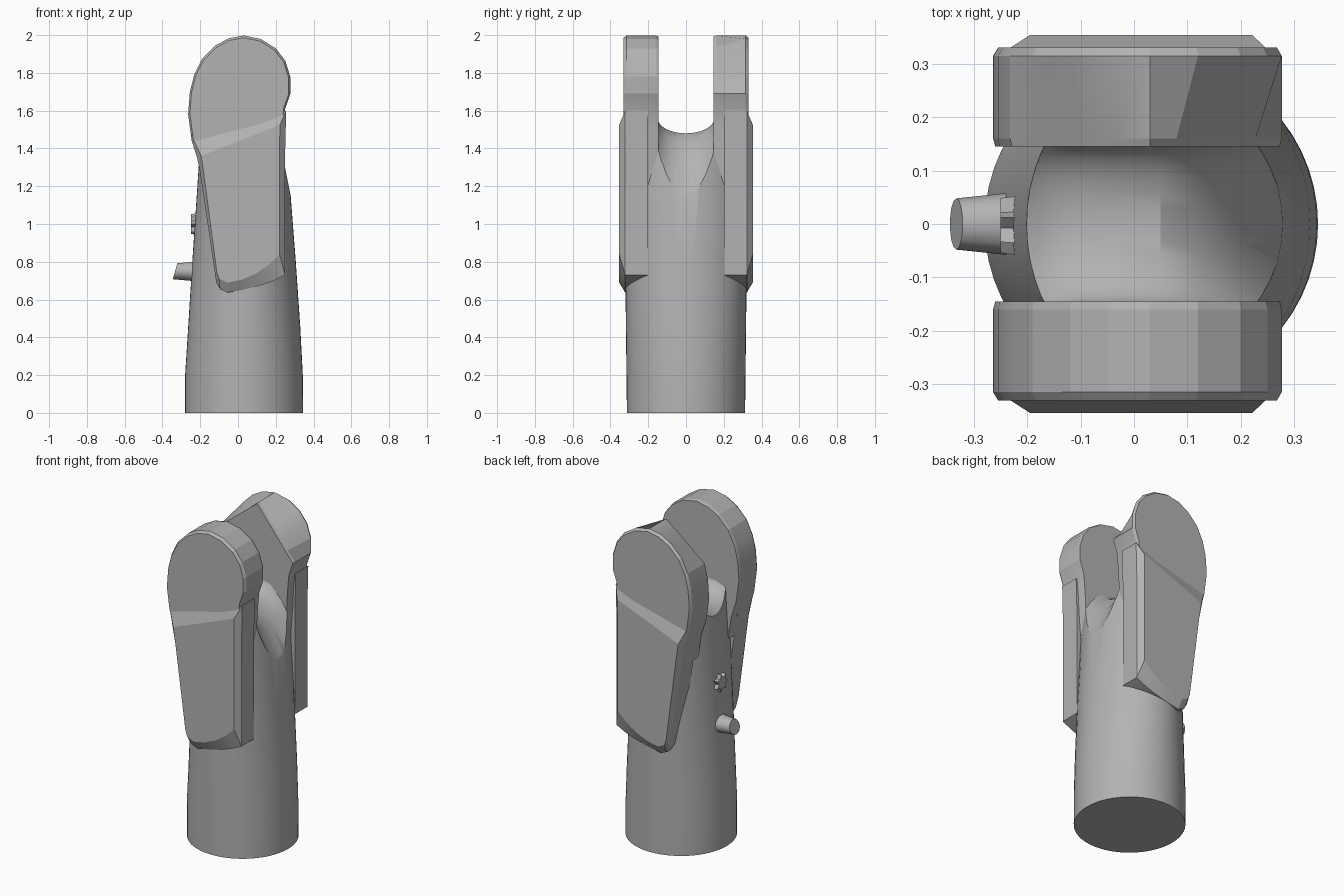
import bpy, bmesh, math
from mathutils import Vector

if "Cube" in bpy.data.objects:
    bpy.data.objects.remove(bpy.data.objects["Cube"])

metal = bpy.data.materials.new("plain grey")
metal.diffuse_color = (0.45, 0.45, 0.45, 1)
metal.use_nodes = True
metal.node_tree.nodes["Principled BSDF"].inputs["Base Color"].default_value = metal.diffuse_color


def loft(name, rings):
    """Skin closed rings of equal length and cap both ends."""
    bm = bmesh.new()
    rows = [[bm.verts.new(p) for p in r] for r in rings]
    n = len(rows[0])
    for a, b in zip(rows, rows[1:]):
        for i in range(n):
            j = (i + 1) % n
            bm.faces.new((a[i], a[j], b[j], b[i]))
    bm.faces.new(rows[0])
    bm.faces.new(rows[-1])
    bmesh.ops.recalc_face_normals(bm, faces=bm.faces)
    me = bpy.data.meshes.new(name)
    bm.to_mesh(me)
    bm.free()
    me.materials.append(metal)
    ob = bpy.data.objects.new(name, me)
    bpy.context.collection.objects.link(ob)
    return ob


def activate(ob):
    bpy.ops.object.select_all(action='DESELECT')
    ob.select_set(True)
    bpy.context.view_layer.objects.active = ob


def smooth(ob, deg):
    activate(ob)
    bpy.ops.object.shade_smooth_by_angle(angle=math.radians(deg))


def circle(n):
    return [(math.cos(2 * math.pi * i / n), math.sin(2 * math.pi * i / n)) for i in range(n)]


# Tapered column: height, left x, right x, depth radius
levels = [(0, -.28, .345, .313), (.2, -.28, .343, .315), (.45, -.264, .33, .318),
          (.8, -.242, .306, .322), (1.2, -.215, .275, .32), (1.58, -.19, .24, .31)]
column = loft("column", [[((a + b) / 2 + c * (b - a) / 2, s * ry, z) for c, s in circle(56)]
                         for z, a, b, ry in levels])

# Rounded fork heads, outline in x and z
head = [(-.19, 1.2), (-.21, 1.33), (-.245, 1.44), (-.264, 1.58), (-.255, 1.7), (-.232, 1.79),
        (-.19, 1.875), (-.12, 1.945), (-.05, 1.983), (.03, 1.998), (.12, 1.98), (.2, 1.93),
        (.25, 1.865), (.277, 1.78), (.277, 1.69), (.25, 1.61), (.24, 1.5), (.235, 1.4), (.22, 1.2)]


def shrink(pts, k):
    return [(.01 + (x - .01) * k, 1.65 + (z - 1.65) * k) for x, z in pts]


def chord(pts, i, j):
    """Flatten the run of outline points between i and j to a straight line."""
    a, b = Vector(pts[i]), Vector(pts[j])
    return pts[:i] + [tuple(a.lerp(b, k / (j - i))) for k in range(j - i)] + pts[j:]


# The rear head has its inner rim cut into broad facets
rear_inner = chord(chord(head, 9, 14), 5, 9)

# Side pads, from the root against the column to the raised outer face
pad_root = [(-.245, 1.47), (-.205, 1.3), (-.115, .69), (-.095, .655), (-.055, .637), (.02, .65),
            (.12, .675), (.19, .7), (.25, .73), (.25, 1.1), (.25, 1.4), (.255, 1.6)]
pad_face = [(-.195, 1.36), (-.18, 1.26), (-.112, .745), (-.1, .71), (-.055, .69), (.02, .705),
            (.1, .74), (.17, .79), (.22, .84), (.22, 1.1), (.22, 1.4), (.222, 1.525)]

parts = [column]
for side, label in ((-1, "front"), (1, "rear")):
    inner = rear_inner if side > 0 else head
    sections = [(.145, shrink(inner, .985)), (.16, inner), (.315, head), (.331, shrink(head, .965))]
    parts.append(loft(label + "_fork_head", [[(x, side * y, z) for x, z in o] for y, o in sections]))
    sections = [(.2, pad_root), (.322, pad_root), (.354, pad_face)]
    parts.append(loft(label + "_side_pad", [[(x, side * y, z) for x, z in o] for y, o in sections]))

# Saddle-shaped slot between the heads
saddle = [(-.45, 1.05, .19), (-.25, 1.35, .175), (-.17, 1.44, .158), (-.1, 1.475, .15), (.05, 1.48, .15),
          (.12, 1.44, .155), (.2, 1.33, .172), (.27, 1.17, .19), (.45, .75, .2)]
rings = []
for x, floor, w in saddle:
    u = [(x, w * math.cos(math.pi * i / 16), 1.56 - (1.56 - floor) * math.sin(math.pi * i / 16))
         for i in range(17)]
    rings.append(u + [(x, -w, 1.7), (x, w, 1.7)])
cutter = loft("slot_cutter", rings)
cutter.hide_render = True
# Only the column and pads reach into the slot
for ob in [p for p in parts if "head" not in p.name]:
    mod = ob.modifiers.new("slot", 'BOOLEAN')
    mod.operation, mod.solver, mod.object = 'DIFFERENCE', 'EXACT', cutter
    activate(ob)
    bpy.ops.object.modifier_apply(modifier=mod.name)
bpy.data.objects.remove(cutter)

for ob in parts:
    smooth(ob, 30 if ob is column else 15)

# Tapered peg on the left side
peg = loft("peg", [[(x + .012 * s, r * c, .75 + r * .9 * s) for c, s in circle(14)]
                   for x, r in ((-.2, .062), (-.333, .048))])
smooth(peg, 40)

# Small jagged boss above the peg
star = [(c * (.06 if i % 2 else .038), s * (.06 if i % 2 else .038)) for i, (c, s) in enumerate(circle(14))]
loft("jagged_boss", [[(x, k * c, 1.0 + k * s) for c, s in star] for x, k in ((-.2, 1), (-.25, .9))])
